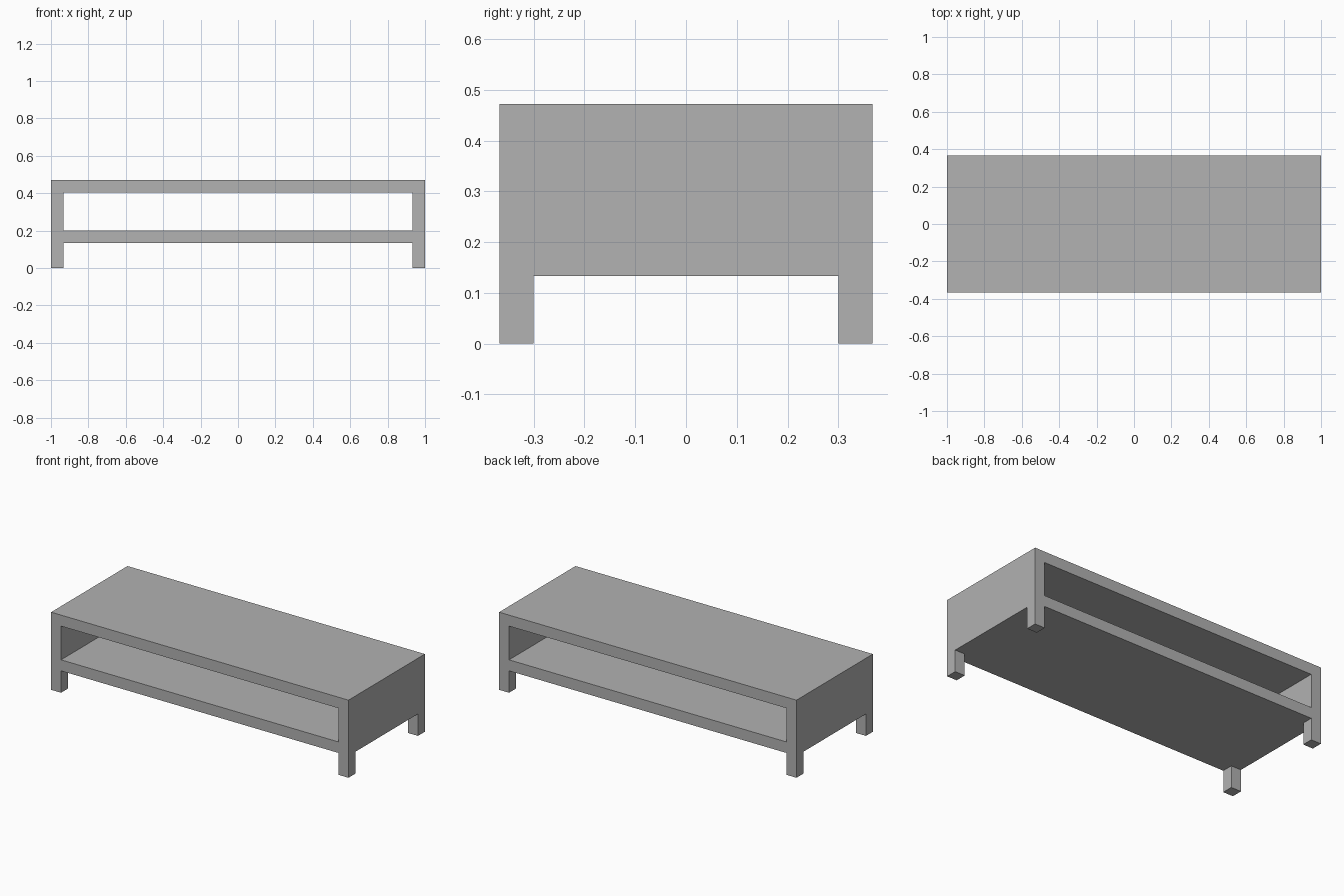
import bpy
import bmesh
import math

cube = bpy.data.objects.get("Cube")
if cube:
    bpy.data.objects.remove(cube, do_unlink=True)

# Overall sizes
HALF_W, HALF_D, HEIGHT = 1.0, 0.367, 0.472
BOARD = 0.067
LEG_H = 0.133

grey = bpy.data.materials.new("plain_grey")
grey.use_nodes = True
colour = (0.445, 0.445, 0.445, 1)
grey.diffuse_color = colour
grey.node_tree.nodes["Principled BSDF"].inputs["Base Color"].default_value = colour

# Cut planes between legs, shelf, opening and top board
cuts = (
    (-HALF_W, BOARD - HALF_W, HALF_W - BOARD, HALF_W),
    (-HALF_D, BOARD - HALF_D, HALF_D - BOARD, HALF_D),
    (0, LEG_H, LEG_H + BOARD, HEIGHT - BOARD, HEIGHT),
)


def is_solid(cell):
    """Say whether a cell between the cut planes is filled."""
    if any(c < 0 or c > len(p) - 2 for c, p in zip(cell, cuts)):
        return False
    x, y, level = cell
    at_side, at_end = x != 1, y != 1
    legs = level == 0 and at_side and at_end
    side_panels = level == 2 and at_side
    shelf_or_top = level in (1, 3)
    return legs or side_panels or shelf_or_top


bm = bmesh.new()


def add_face(cell, axis, step):
    """Add the outer wall of a cell on one side of an axis."""
    u, v = (axis + 1) % 3, (axis + 2) % 3
    corners = []
    for du, dv in ((0, 0), (1, 0), (1, 1), (0, 1)):
        index = list(cell)
        index[axis] += step > 0
        index[u] += du
        index[v] += dv
        corners.append(bm.verts.new([p[i] for p, i in zip(cuts, index)]))
    bm.faces.new(corners if step > 0 else corners[::-1])


# One seamless shell: top board, side panels, shelf and legs
for x in range(3):
    for y in range(3):
        for level in range(4):
            cell = (x, y, level)
            if not is_solid(cell):
                continue
            for axis in range(3):
                for step in (-1, 1):
                    neighbour = list(cell)
                    neighbour[axis] += step
                    if not is_solid(neighbour):
                        add_face(cell, axis, step)

# Weld the shell and merge its flat faces
bmesh.ops.remove_doubles(bm, verts=bm.verts, dist=0.0001)
bmesh.ops.dissolve_limit(bm, angle_limit=math.radians(1),
                         verts=bm.verts, edges=bm.edges)

mesh = bpy.data.meshes.new("low_table_with_shelf")
bm.to_mesh(mesh)
bm.free()
mesh.materials.append(grey)
table = bpy.data.objects.new("low_table_with_shelf", mesh)
bpy.context.collection.objects.link(table)
